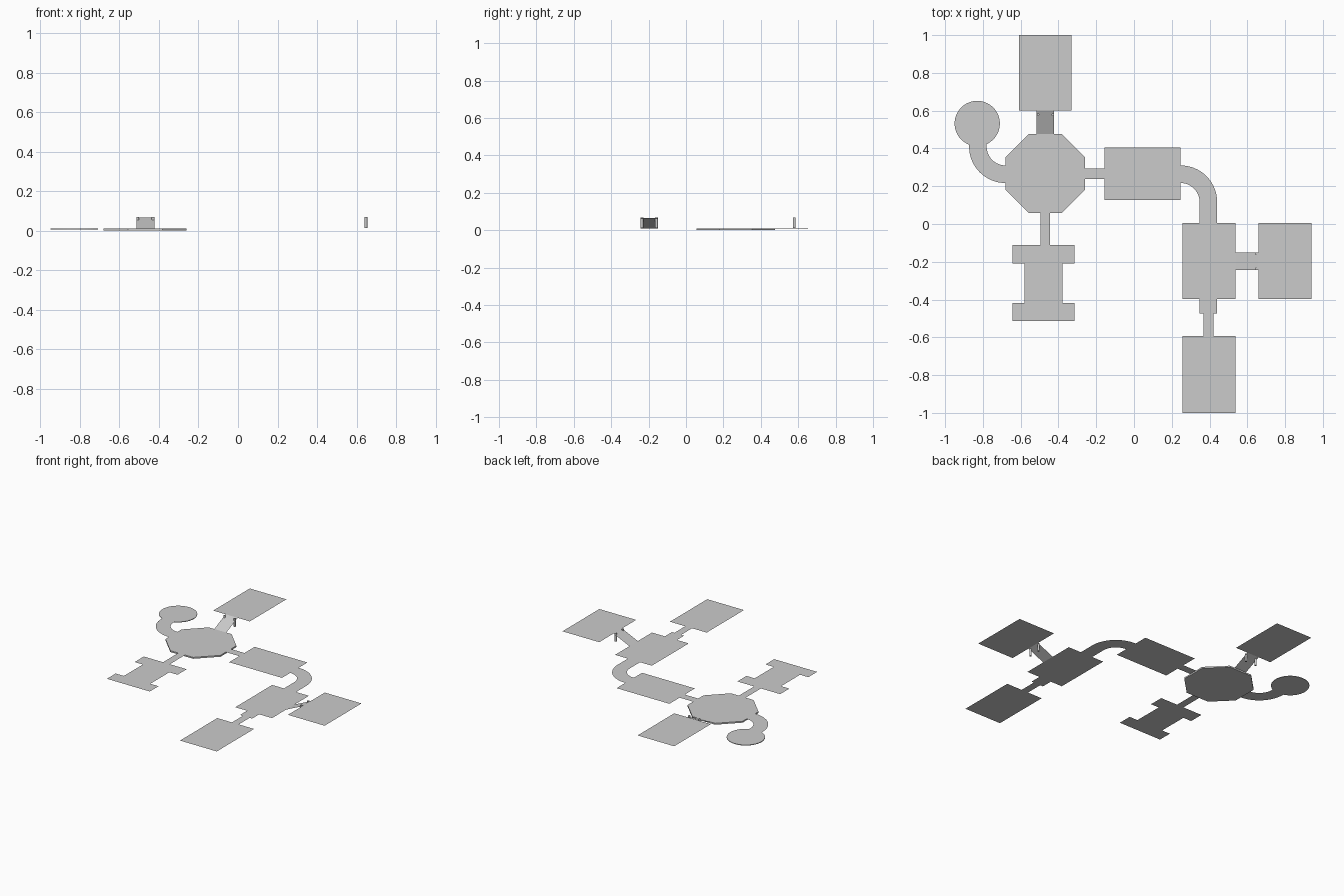
import bpy, bmesh, math

if "Cube" in bpy.data.objects:
    bpy.data.objects.remove(bpy.data.objects["Cube"])

LOW, HIGH = 0.01, 0.065   # heights of the lower and raised floors


def finish(name, bm):
    mesh = bpy.data.meshes.new(name)
    bm.to_mesh(mesh)
    bm.free()
    obj = bpy.data.objects.new(name, mesh)
    bpy.context.collection.objects.link(obj)
    return obj


def quad(name, corners):
    bm = bmesh.new()
    bm.faces.new([bm.verts.new(c) for c in corners])
    return finish(name, bm)


def floor(name, x0, x1, y0, y1, z=LOW):
    return quad(name, [(x0, y0, z), (x1, y0, z), (x1, y1, z), (x0, y1, z)])


def prism(name, x, y, r, z0, z1, sides, turn=0.0):
    bm = bmesh.new()
    ring = [bm.verts.new((x + r * math.cos(turn + 2 * math.pi * i / sides),
                          y + r * math.sin(turn + 2 * math.pi * i / sides), z0))
            for i in range(sides)]
    base = bm.faces.new(ring)
    ext = bmesh.ops.extrude_face_region(bm, geom=[base], use_keep_orig=True)
    for v in [g for g in ext["geom"] if isinstance(g, bmesh.types.BMVert)]:
        v.co.z = z1
    bmesh.ops.recalc_face_normals(bm, faces=bm.faces)
    return finish(name, bm)


def bend(name, cx, cy, start, r0=0.1, r1=0.193, steps=16):
    # flat quarter-turn walkway
    bm = bmesh.new()
    prev = None
    for i in range(steps + 1):
        a = math.radians(start + 90 * i / steps)
        pair = [bm.verts.new((cx + r * math.cos(a), cy + r * math.sin(a), LOW)) for r in (r0, r1)]
        if prev:
            bm.faces.new((prev[0], prev[1], pair[1], pair[0]))
        prev = pair
    return finish(name, bm)


# Octagonal hub and round platform
prism("octagon_hub", -0.47, 0.267, 0.21 / math.cos(math.pi / 8), 0, LOW, 8, math.pi / 8)
prism("round_platform", -0.83, 0.532, 0.12, 0.006, LOW, 40)

# Curved walkways with their straight ends
bend("west_bend", -0.68, 0.41, 180)
floor("west_bend_end", -0.873, -0.78, 0.41, 0.425)
bend("east_bend", 0.247, 0.117, 0)
floor("east_bend_end", 0.347, 0.44, 0.006, 0.117)

# Rooms
floor("east_room", -0.157, 0.247, 0.127, 0.405)
floor("corner_room", 0.257, 0.538, -0.397, 0.006)
floor("south_room", 0.257, 0.538, -1.0, -0.593)
floor("raised_north_room", -0.61, -0.33, 0.6, 1.0, HIGH)
floor("raised_east_room", 0.659, 0.94, -0.397, 0.006, HIGH)

# I-shaped hall
floor("hall_north_bar", -0.643, -0.315, -0.21, -0.11)
floor("hall_middle", -0.58, -0.378, -0.417, -0.21)
floor("hall_south_bar", -0.643, -0.315, -0.513, -0.417)

# Straight corridors
floor("hub_east_corridor", -0.26, -0.157, 0.238, 0.294)
floor("hub_south_corridor", -0.496, -0.444, -0.11, 0.058)
floor("south_corridor_wide", 0.347, 0.44, -0.474, -0.397)
floor("south_corridor_narrow", 0.369, 0.421, -0.593, -0.474)

# Ramps up to the raised rooms
quad("north_ramp", [(-0.515, 0.477, LOW), (-0.423, 0.477, LOW),
                    (-0.423, 0.6, HIGH), (-0.515, 0.6, HIGH)])
quad("east_ramp", [(0.538, -0.243, LOW), (0.659, -0.243, HIGH),
                   (0.659, -0.15, HIGH), (0.538, -0.15, LOW)])

# Posts carrying the ramps
for s in (-1, 1):
    prism("north_ramp_post", -0.469 + s * 0.039, 0.579, 0.007, 0.012, 0.068, 12)
    prism("east_ramp_post", 0.648, -0.1965 + s * 0.039, 0.007, 0.012, 0.068, 12)
